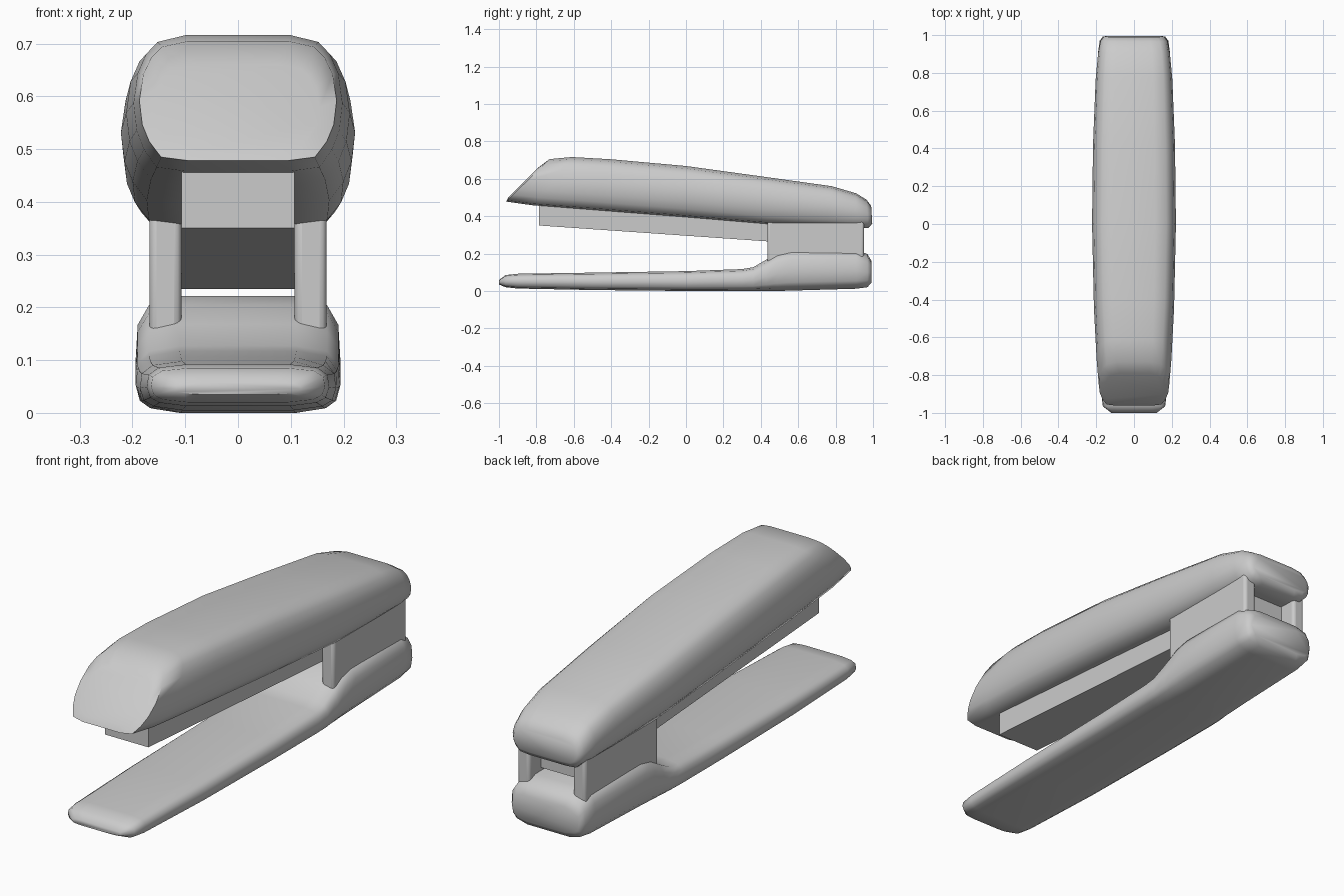
import bpy, bmesh, math

if "Cube" in bpy.data.objects:
    bpy.data.objects.remove(bpy.data.objects["Cube"])


def finish(name, bm, angle):
    bmesh.ops.recalc_face_normals(bm, faces=bm.faces)
    mesh = bpy.data.meshes.new(name)
    bm.to_mesh(mesh)
    bm.free()
    ob = bpy.data.objects.new(name, mesh)
    bpy.context.collection.objects.link(ob)
    bpy.ops.object.select_all(action='DESELECT')
    bpy.context.view_layer.objects.active = ob
    ob.select_set(True)
    bpy.ops.object.shade_smooth_by_angle(angle=math.radians(angle))
    return ob


def loft(name, half, sections):
    """half: (x, height) fractions of the right side, bottom to top.
    sections: bottom y, bottom z, top y, top z, half width."""
    outline = half + [(-u, v) for u, v in reversed(half)]
    bm = bmesh.new()
    rings = []
    for yb, zb, yt, zt, w in sections:
        rings.append([bm.verts.new((u * w, yb + (yt - yb) * v, zb + (zt - zb) * v))
                      for u, v in outline])
    n = len(outline)
    for a, b in zip(rings, rings[1:]):
        for i in range(n):
            j = (i + 1) % n
            bm.faces.new((a[i], a[j], b[j], b[i]))
    bm.faces.new(rings[0])
    bm.faces.new(rings[-1])
    return finish(name, bm, 60)


def prism(name, profile, x0, x1):
    """Side profile (y, z) extruded across x."""
    bm = bmesh.new()
    face = bm.faces.new([bm.verts.new((x0, y, z)) for y, z in profile])
    ext = bmesh.ops.extrude_face_region(bm, geom=[face])
    for v in ext['geom']:
        if isinstance(v, bmesh.types.BMVert):
            v.co.x = x1
    return finish(name, bm, 30)


# top cover with slanted nose
loft("top_cover",
     [(0.5, 0), (0.78, 0.03), (0.9, 0.16), (0.97, 0.3), (1, 0.5),
      (0.96, 0.72), (0.88, 0.86), (0.77, 0.95), (0.5, 1)],
     [(-.95, .50, -.79, .66, .155),
      (-.962, .478, -.73, .705, .187),
      (-.82, .458, -.61, .716, .198),
      (-.5, .434, -.4, .704, .212),
      (0, .395, 0, .668, .222),
      (.44, .358, .4, .613, .217),
      (.75, .345, .78, .560, .203),
      (.9, .337, .91, .522, .190),
      (.975, .336, .965, .488, .177),
      (.996, .36, .99, .455, .158)])

# base plate rising into the rear block
base = [(-1, .035, .058, .12), (-.965, .02, .085, .165), (-.9, .013, .092, .173),
        (-.5, .005, .098, .186), (0, 0, .106, .191), (.3, 0, .117, .194),
        (.36, 0, .127, .194), (.43, 0, .168, .194), (.49, 0, .205, .194),
        (.56, .002, .222, .194), (.91, .012, .222, .19), (.97, .02, .197, .182),
        (.992, .045, .16, .165)]
loft("base",
     [(0.57, 0), (0.86, 0.08), (0.96, 0.2), (1, 0.45), (0.98, 0.75),
      (0.87, 0.92), (0.57, 1)],
     [(y, zb, y, zt, w) for y, zb, zt, w in base])

# slanted staple magazine
prism("magazine", [(-.785, .35), (.87, .235), (.87, .36), (-.785, .50)], -.107, .107)

# pair of upright side walls carrying the cover
wall = prism("side_walls", [(.435, .13), (.952, .13), (.952, .38), (.435, .38)], .107, .168)
bevel = wall.modifiers.new("rounding", 'BEVEL')
bevel.width = 0.014
bevel.segments = 3
mirror = wall.modifiers.new("mirror", 'MIRROR')
mirror.use_axis[0] = True
